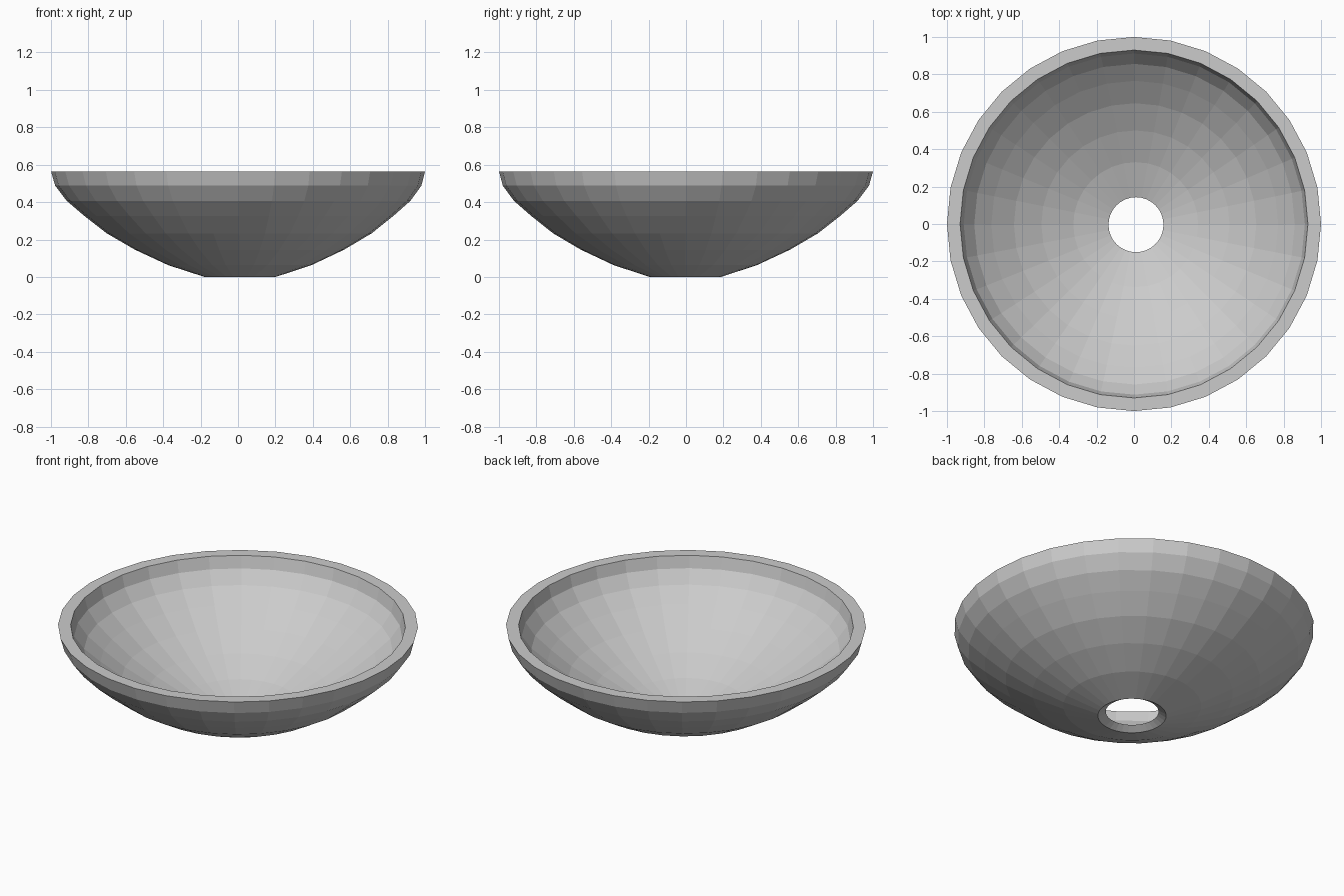
import bpy, bmesh
from math import cos, sin, tau

if "Cube" in bpy.data.objects:
    bpy.data.objects.remove(bpy.data.objects["Cube"])

SIDES = 32
RIM_Z = 0.565

# Closed wall section (radius, z): outside going up, then inside going down
outer = [(0.19, 0.0), (0.383, 0.063), (0.558, 0.145), (0.708, 0.233),
         (0.827, 0.327), (0.919, 0.407), (0.979, 0.488), (1.0, RIM_Z)]
inner = [(0.93, RIM_Z), (0.912, 0.494), (0.857, 0.418), (0.767, 0.341),
         (0.648, 0.251), (0.503, 0.166), (0.334, 0.087), (0.147, 0.026)]
section = outer + inner

# Turn the section around the axis, which leans very slightly off centre at the drain hole
bm = bmesh.new()
rings = []
for r, z in section:
    lean = 1 - z / RIM_Z
    rings.append([bm.verts.new((r * cos(tau * i / SIDES) + 0.011 * lean,
                                r * sin(tau * i / SIDES) - 0.004 * lean, z))
                  for i in range(SIDES)])
for k, a in enumerate(rings):
    b = rings[(k + 1) % len(rings)]
    for i in range(SIDES):
        j = (i + 1) % SIDES
        bm.faces.new((a[i], a[j], b[j], b[i]))
bmesh.ops.recalc_face_normals(bm, faces=bm.faces)

# Bowl object, flat shaded
mesh = bpy.data.meshes.new("bowl")
bm.to_mesh(mesh)
bm.free()
bowl = bpy.data.objects.new("bowl", mesh)
bpy.context.collection.objects.link(bowl)
